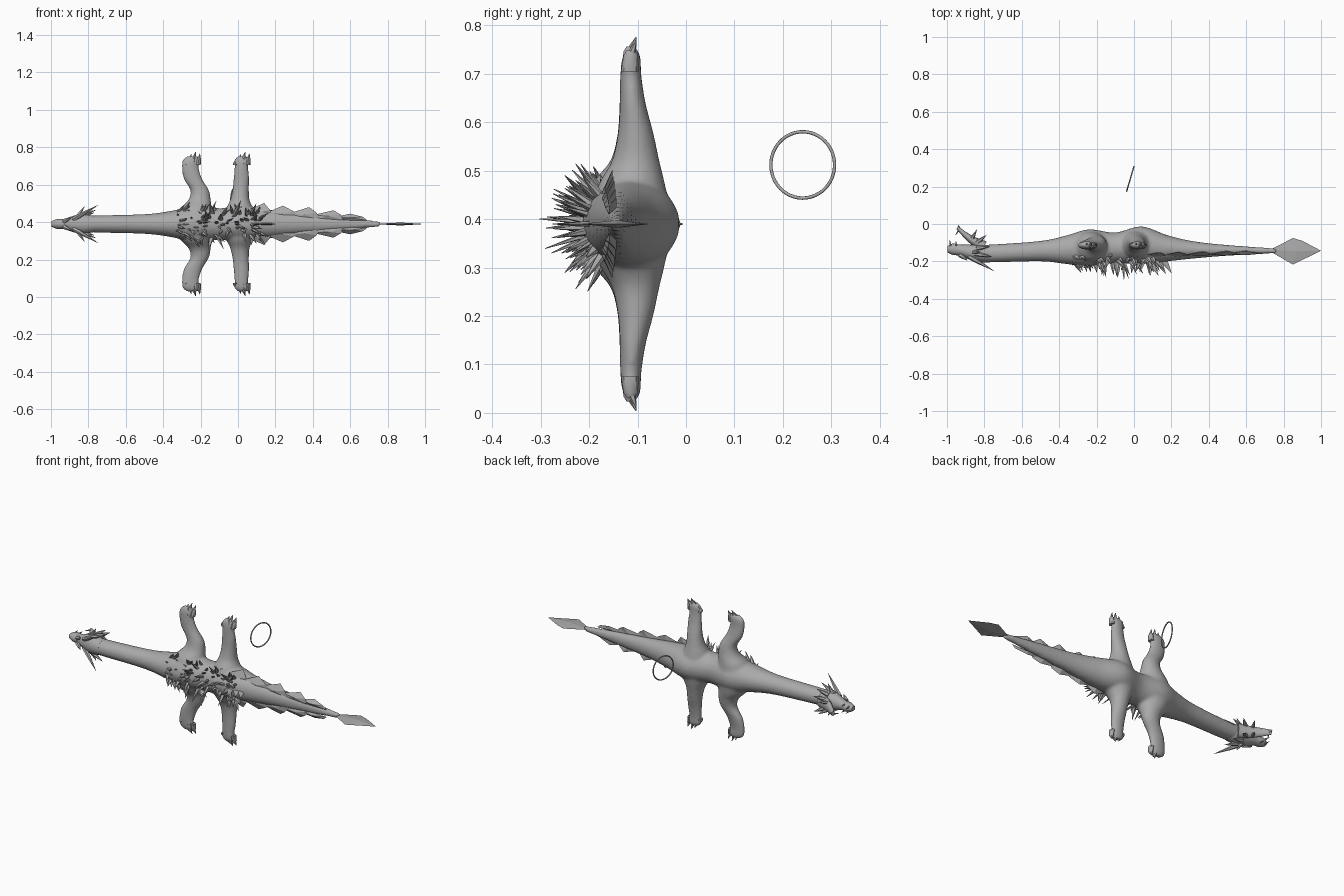
import bpy, bmesh, math, random
from mathutils import Vector, Matrix

if "Cube" in bpy.data.objects:
    bpy.data.objects.remove(bpy.data.objects["Cube"])
random.seed(4)
MID = 0.39                      # height of the mirror plane

grey = bpy.data.materials.new("stone grey")
grey.use_nodes = True
grey.diffuse_color = (0.4, 0.4, 0.4, 1)
grey.node_tree.nodes["Principled BSDF"].inputs["Base Color"].default_value = (0.4, 0.4, 0.4, 1)


def finish(bm, name, smooth=None):
    bmesh.ops.recalc_face_normals(bm, faces=bm.faces[:])
    mesh = bpy.data.meshes.new(name)
    bm.to_mesh(mesh)
    bm.free()
    mesh.materials.append(grey)
    ob = bpy.data.objects.new(name, mesh)
    bpy.context.collection.objects.link(ob)
    if smooth:
        bpy.ops.object.select_all(action='DESELECT')
        ob.select_set(True)
        bpy.context.view_layer.objects.active = ob
        bpy.ops.object.shade_smooth_by_angle(angle=math.radians(smooth))
    return ob


def spline(rows, steps):
    """Catmull-Rom through rows of numbers."""
    out = []
    for i in range(len(rows) - 1):
        p = [rows[max(0, min(len(rows) - 1, i + k))] for k in (-1, 0, 1, 2)]
        for s in range(steps):
            t = s / steps
            out.append([0.5 * (2 * b + (c - a) * t + (2 * a - 5 * b + 4 * c - d) * t * t
                               + (3 * b - a - 3 * c + d) * t ** 3) for a, b, c, d in zip(*p)])
    return out + [list(rows[-1])]


def loft(bm, rings, sides=16):
    """Skin over ellipses given as centre, half axis, half axis."""
    loops = []
    for c, a, b in rings:
        loops.append([bm.verts.new(c + a * math.cos(2 * math.pi * i / sides)
                                   + b * math.sin(2 * math.pi * i / sides)) for i in range(sides)])
    for p, q in zip(loops, loops[1:]):
        for i in range(sides):
            j = (i + 1) % sides
            bm.faces.new((p[i], p[j], q[j], q[i]))
    bm.faces.new(loops[0])
    bm.faces.new(loops[-1])


def spike(bm, base, tip, r, flat=1.0, sides=6):
    """Cone from base to tip, flattened across z."""
    base, tip = Vector(base), Vector(tip)
    d = (tip - base).normalized()
    a = d.cross(Vector((0, 0, 1)))
    a = (a if a.length > 0.05 else Vector((1, 0, 0))).normalized()
    b = d.cross(a)
    mid = base.lerp(tip, 0.45)
    loft(bm, [(base, a * r, b * r * flat), (mid, a * r * 0.7, b * r * 0.7 * flat),
              (tip, a * 0.0008, b * 0.0008)], sides)


def plate(bm, pts, peak_offset):
    """Thin bevelled blade: outline with raised centre on both faces."""
    vs = [bm.verts.new(p) for p in pts]
    c = sum((Vector(p) for p in pts), Vector()) / len(pts)
    for s in (1, -1):
        top = bm.verts.new(c + Vector(peak_offset) * s)
        for i in range(len(vs)):
            bm.faces.new((vs[i], vs[(i + 1) % len(vs)], top))


# Body, neck and tail: x, back y, belly y, half width
trunk = [(-0.86, -0.19, -0.11, 0.035), (-0.78, -0.205, -0.11, 0.045), (-0.5, -0.2, -0.09, 0.053),
         (-0.36, -0.215, -0.06, 0.07), (-0.24, -0.225, -0.028, 0.095), (-0.1, -0.21, -0.045, 0.085),
         (0.04, -0.215, -0.012, 0.09), (0.18, -0.2, -0.06, 0.075), (0.32, -0.185, -0.092, 0.057),
         (0.5, -0.17, -0.112, 0.04), (0.76, -0.157, -0.13, 0.014)]
bm = bmesh.new()
loft(bm, [(Vector((x, (y0 + y1) / 2, MID)), Vector((0, (y1 - y0) / 2, 0)), Vector((0, 0, w)))
          for x, y0, y1, w in spline(trunk, 5)], 20)

# Legs: distance from mirror plane, x, y, half size in x, half size in y
front_leg = [(0.0, -0.23, -0.125, 0.11, 0.09), (0.08, -0.225, -0.12, 0.085, 0.075),
             (0.13, -0.205, -0.107, 0.06, 0.05), (0.18, -0.205, -0.105, 0.05, 0.038),
             (0.24, -0.24, -0.11, 0.05, 0.028), (0.30, -0.255, -0.114, 0.046, 0.022),
             (0.34, -0.25, -0.113, 0.048, 0.02), (0.362, -0.245, -0.111, 0.03, 0.012)]
hind_leg = [(0.0, 0.02, -0.115, 0.11, 0.09), (0.08, 0.01, -0.112, 0.075, 0.07),
            (0.13, 0.01, -0.104, 0.052, 0.05), (0.19, 0.015, -0.104, 0.044, 0.037),
            (0.25, 0.018, -0.11, 0.042, 0.027), (0.31, 0.018, -0.114, 0.037, 0.022),
            (0.34, 0.02, -0.113, 0.042, 0.02), (0.362, 0.023, -0.111, 0.026, 0.012)]
for leg in (front_leg, hind_leg):
    for s in (1, -1):
        loft(bm, [(Vector((x, y, MID + s * h)), Vector((a, 0, 0)), Vector((0, b, 0)))
                  for h, x, y, a, b in spline(leg, 5)])
body = finish(bm, "body")
remesh = body.modifiers.new("fuse", 'REMESH')
remesh.mode = 'VOXEL'
remesh.voxel_size = 0.008
remesh.use_smooth_shade = True
soften = body.modifiers.new("soften", 'SMOOTH')
soften.factor = 0.5
soften.iterations = 8

# Toes and claws
for name, cx in (("front_claws", -0.245), ("hind_claws", 0.02)):
    bm = bmesh.new()
    for s in (1, -1):
        for k, reach in zip((-1.5, -0.5, 0.5, 1.5), (0.352, 0.374, 0.386, 0.378)):
            foot = Vector((cx + k * 0.021, -0.116, MID + s * 0.315))
            knuckle = Vector((cx + k * 0.024, -0.114, MID + s * (reach - 0.03)))
            ax, ay = Vector((1, 0, 0)), Vector((0, 1, 0))
            loft(bm, [(foot, ax * 0.014, ay * 0.018), (knuckle, ax * 0.012, ay * 0.015),
                      (knuckle + Vector((0, 0, s * 0.01)), ax * 0.007, ay * 0.009)], 8)
            spike(bm, knuckle, (cx + k * 0.023 + 0.007, -0.103, MID + s * reach), 0.009)
    finish(bm, name, 40)

# Shaggy spikes over the back
bm = bmesh.new()
for i in range(120):
    x = random.uniform(-0.33, 0.12)
    ang = random.uniform(-1.15, 1.15)
    out = Vector((0, -math.cos(ang), math.sin(ang)))
    base = Vector((x, -0.125, MID)) + Vector((0, out.y * 0.08, out.z * 0.07))
    fade = 1 - 0.45 * abs(x + 0.09) / 0.24
    length = random.uniform(0.035, 0.105) * fade
    tip = base + out * length + Vector((random.uniform(-0.02, 0.05), 0, 0))
    spike(bm, base, tip, random.uniform(0.009, 0.016), 0.6, 5)
for x in (0.1, 0.14, 0.17):
    spike(bm, (x - 0.02, -0.18, MID), (x + 0.03, -0.275 + (x - 0.1) * 0.2, MID), 0.02, 0.4)
finish(bm, "back_spikes", 35)

# Saw-tooth fins along both sides of the tail: start x, tip x, end x, reach
bm = bmesh.new()
for x0, xt, x1, r in ((0.04, 0.14, 0.17, 0.112), (0.15, 0.24, 0.3, 0.098), (0.27, 0.38, 0.42, 0.09),
                      (0.39, 0.51, 0.55, 0.073), (0.5, 0.6, 0.67, 0.055)):
    for s in (1, -1):
        yb = -0.168 + 0.02 * x0
        plate(bm, [(x0, yb, MID + s * 0.02), (x0 + 0.01, yb, MID + s * r * 0.65),
                   (xt, yb + 0.015, MID + s * r), (x1, yb, MID + s * r * 0.68),
                   (x1 + 0.02, yb, MID + s * 0.02)], (0, 0.012, 0))
finish(bm, "tail_fins")

# Tail blade
bm = bmesh.new()
plate(bm, [(0.72, -0.142, MID), (0.85, -0.075, MID), (0.9, -0.09, MID), (1.0, -0.143, MID),
           (0.9, -0.192, MID), (0.85, -0.217, MID)], (0, 0, 0.008))
finish(bm, "tail_blade")

# Head: upper skull and snout, lower jaw hanging open
bm = bmesh.new()
skull = [(-0.77, -0.16, 0.045, 0.045), (-0.83, -0.155, 0.048, 0.053), (-0.88, -0.15, 0.04, 0.045),
         (-0.93, -0.14, 0.03, 0.028), (-0.97, -0.135, 0.03, 0.026), (-0.998, -0.135, 0.016, 0.014)]
loft(bm, [(Vector((x, y, MID)), Vector((0, h, 0)), Vector((0, 0, w)))
          for x, y, h, w in spline(skull, 3)], 14)
finish(bm, "skull", 50)
bm = bmesh.new()
jaw = [(-0.8, -0.12, 0.026, 0.042), (-0.86, -0.09, 0.02, 0.034), (-0.91, -0.052, 0.013, 0.024),
       (-0.945, -0.02, 0.008, 0.014)]
loft(bm, [(Vector((x, y, MID)), Vector((h * 0.5, h, 0)), Vector((0, 0, w)))
          for x, y, h, w in spline(jaw, 3)], 12)
finish(bm, "lower_jaw", 50)

# Horns, cheek spines, teeth and brows, mirrored
bm = bmesh.new()
for s in (1, -1):
    def side(b, t, r, flat=1.0):
        spike(bm, (b[0], b[1], MID + s * b[2]), (t[0], t[1], MID + s * t[2]), r, flat)
    side((-0.88, -0.175, 0.025), (-0.75, -0.25, 0.1), 0.014)
    side((-0.85, -0.16, 0.04), (-0.76, -0.175, 0.075), 0.015)
    side((-0.84, -0.13, 0.04), (-0.77, -0.12, 0.06), 0.014)
    side((-0.86, -0.15, 0.035), (-0.82, -0.15, 0.095), 0.013)
    side((-0.84, -0.1, 0.025), (-0.79, -0.06, 0.045), 0.014)
    side((-0.87, -0.085, 0.02), (-0.84, -0.03, 0.035), 0.012)
    side((-0.93, -0.165, 0.015), (-0.89, -0.195, 0.035), 0.014)
    side((-0.98, -0.12, 0.012), (-0.985, -0.085, 0.013), 0.006)
    side((-0.95, -0.12, 0.018), (-0.952, -0.09, 0.018), 0.005)
    side((-0.935, -0.03, 0.01), (-0.955, -0.06, 0.011), 0.005)
spike(bm, (-0.93, -0.03, MID), (-0.94, -0.006, MID), 0.008)
finish(bm, "horns_and_teeth", 35)

# Floating ring behind the body
bm = bmesh.new()
axis = Vector((0.96, -0.28, 0)).normalized()
u, up = Vector((0.28, 0.96, 0)).normalized(), Vector((0, 0, 1))
loops = []
for i in range(48):
    t = 2 * math.pi * i / 48
    r = u * math.cos(t) + up * math.sin(t)
    centre = Vector((-0.02, 0.241, 0.512)) + r * 0.0685
    loops.append([bm.verts.new(centre + r * 0.0035 * math.cos(k * math.pi / 4)
                               + axis * 0.0035 * math.sin(k * math.pi / 4)) for k in range(8)])
for i in range(48):
    p, q = loops[i], loops[(i + 1) % 48]
    for k in range(8):
        bm.faces.new((p[k], p[(k + 1) % 8], q[(k + 1) % 8], q[k]))
finish(bm, "ring", 60)
